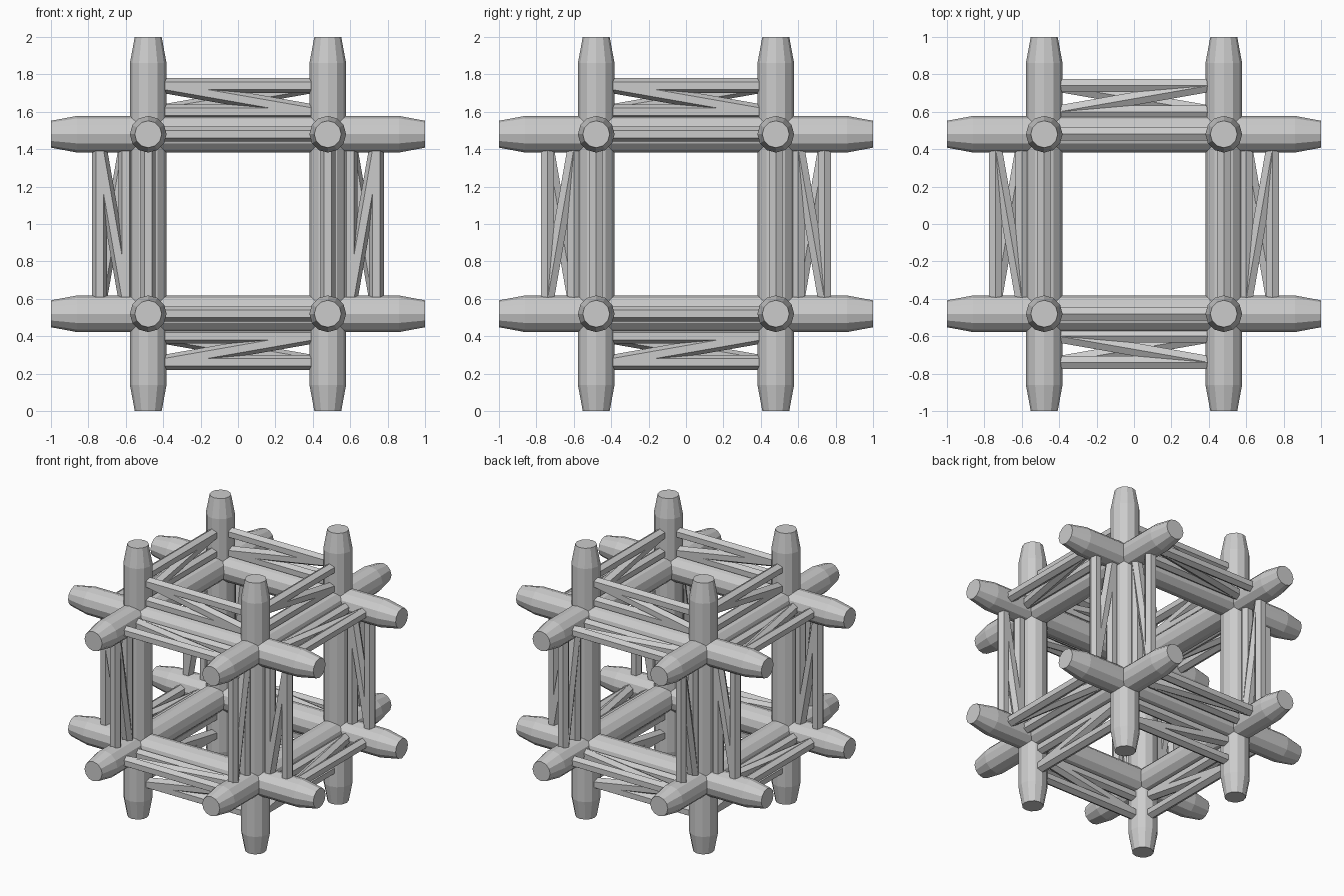
import bpy, bmesh, math
from mathutils import Vector, Matrix

if "Cube" in bpy.data.objects:
    bpy.data.objects.remove(bpy.data.objects["Cube"])

C = 0.48          # beam offset from the centre
OUT, INN = 0.26, 0.12   # outer / inner chord distance from the beam axis
R_ROD = 0.04
HALF = 0.40       # half length of the truss rods
LIFT = Matrix.Translation((0, 0, 1))
TURNS = {
    "x": Matrix.Identity(4),
    "y": Matrix.Rotation(math.pi / 2, 4, 'Z'),
    "z": Matrix.Rotation(math.pi / 2, 4, 'Y'),
}


def lathe(bm, a, b, stations, sides, vdir):
    """Solid bar from a to b; stations = (fraction along, radius)."""
    axis = (b - a).normalized()
    u = (vdir - axis * vdir.dot(axis)).normalized()
    w = axis.cross(u)
    rings = []
    for t, r in stations:
        c = a.lerp(b, t)
        rings.append([bm.verts.new(c + (u * math.cos(k) + w * math.sin(k)) * r)
                      for k in (2 * math.pi * i / sides for i in range(sides))])
    for p, q in zip(rings, rings[1:]):
        for i in range(sides):
            j = (i + 1) % sides
            bm.faces.new((p[i], p[j], q[j], q[i]))
    bm.faces.new(rings[0][::-1])
    bm.faces.new(rings[-1])


def finish(bm, name, turn):
    bm.transform(LIFT @ turn)
    bmesh.ops.recalc_face_normals(bm, faces=bm.faces)
    me = bpy.data.meshes.new(name)
    bm.to_mesh(me)
    bm.free()
    bpy.context.collection.objects.link(bpy.data.objects.new(name, me))


UP = Vector((0, 0, 1))
ROD = [(0, R_ROD), (1, R_ROD)]
BEAM = [(0, 0.072), (0.07, 0.098), (0.93, 0.098), (1, 0.072)]


def truss(bm, base, d, e):
    """Two chords and one diagonal, standing out from the beam along d."""
    h = Vector((HALF, 0, 0))
    inner, outer = base + d * INN, base + d * OUT
    lathe(bm, inner - h, inner + h, ROD, 6, UP)
    lathe(bm, outer - h, outer + h, ROD, 6, UP)
    lathe(bm, inner - h * e, outer + h * e, ROD, 6, UP)


# each set is made along x, then turned onto the three axes
for axis, turn in TURNS.items():
    n = 0
    for sy in (-1, 1):
        for sz in (-1, 1):
            n += 1
            base = Vector((0, C * sy, C * sz))
            # tapered main beam
            bm = bmesh.new()
            lathe(bm, base - Vector((1, 0, 0)), base + Vector((1, 0, 0)), BEAM, 12, UP)
            finish(bm, f"beam_{axis}_{n}", turn)
            # outward trusses on both free sides
            bm = bmesh.new()
            truss(bm, base, Vector((0, 0, sz)), sy)
            truss(bm, base, Vector((0, sy, 0)), sz)
            finish(bm, f"truss_{axis}_{n}", turn)
